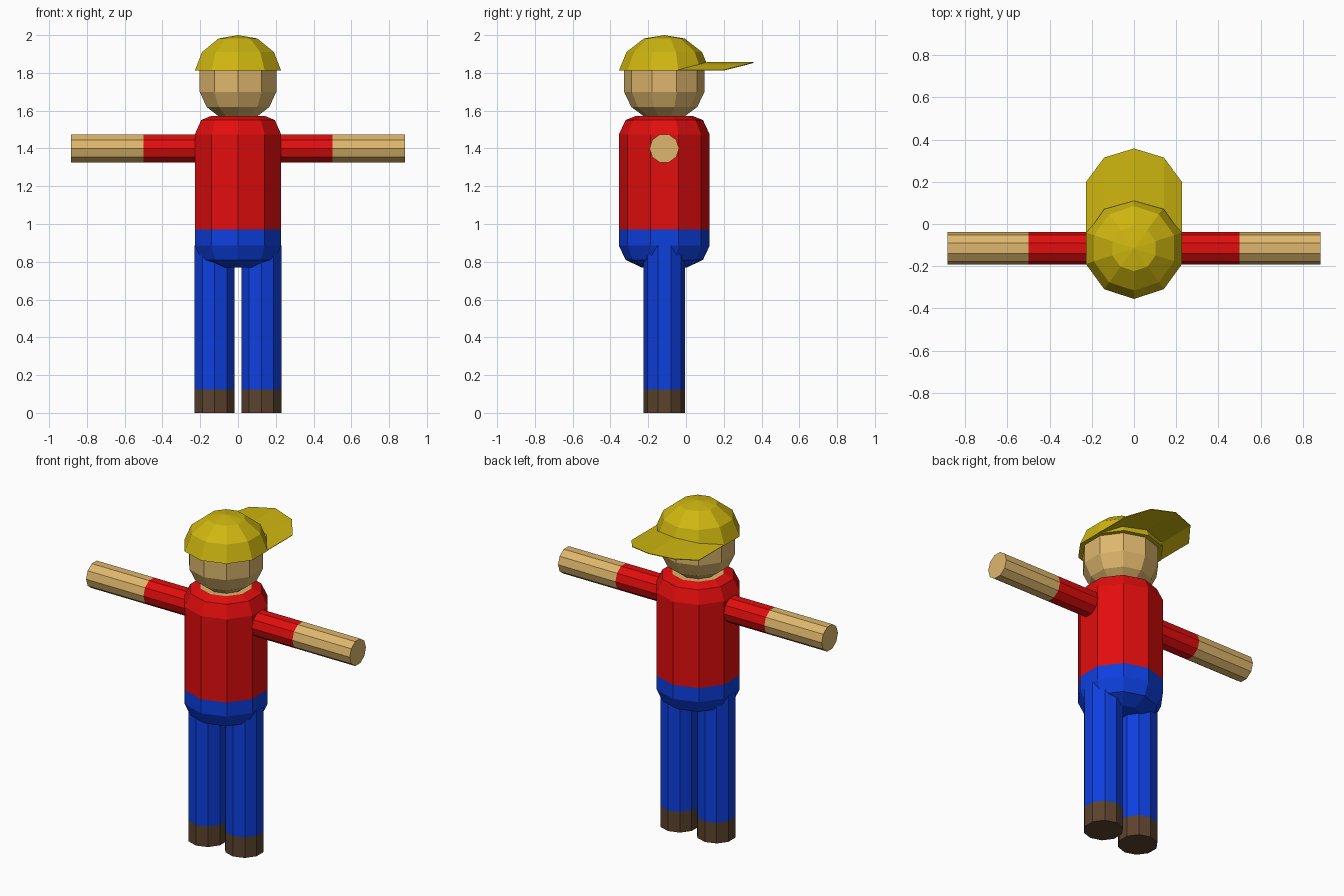
import bpy, bmesh, math
from mathutils import Matrix

if "Cube" in bpy.data.objects:
    bpy.data.objects.remove(bpy.data.objects["Cube"])

SIDES = 10
Y0 = -0.115  # depth of the body axis


def mat(name, r, g, b):
    m = bpy.data.materials.new(name)
    m.diffuse_color = (r, g, b, 1)
    m.use_nodes = True
    m.node_tree.nodes["Principled BSDF"].inputs["Base Color"].default_value = m.diffuse_color
    return m


RED = mat("red shirt", 0.76, 0.004, 0.004)
BLUE = mat("blue trousers", 0.004, 0.05, 0.74)
SKIN = mat("tan skin", 0.73, 0.47, 0.15)
YELLOW = mat("yellow cap", 0.62, 0.47, 0.005)
BROWN = mat("brown shoes", 0.105, 0.055, 0.026)


def finish(name, bm, mats):
    bmesh.ops.recalc_face_normals(bm, faces=bm.faces)
    me = bpy.data.meshes.new(name)
    bm.to_mesh(me)
    bm.free()
    for m in mats:
        me.materials.append(m)
    ob = bpy.data.objects.new(name, me)
    bpy.context.collection.objects.link(ob)
    return ob


def lathe(name, profile, bands, mats, matrix, caps=(0, 0)):
    """Ten-sided turned solid: profile of (radius, height), one material index per band."""
    bm = bmesh.new()
    rings = []
    for r, z in profile:
        if r == 0:
            rings.append([bm.verts.new((0, 0, z))] * SIDES)
            continue
        angles = [math.pi / 2 + 2 * math.pi * i / SIDES for i in range(SIDES)]
        rings.append([bm.verts.new((r * math.cos(a), r * math.sin(a), z)) for a in angles])
    for a, b, mi in zip(rings, rings[1:], bands):
        for i in range(SIDES):
            j = (i + 1) % SIDES
            corners = list(dict.fromkeys((a[i], a[j], b[j], b[i])))
            bm.faces.new(corners).material_index = mi
    for ring, mi, point in ((rings[0], caps[0], profile[0]), (rings[-1], caps[1], profile[-1])):
        if point[0] > 0:
            bm.faces.new(ring).material_index = mi
    bm.transform(matrix)
    return finish(name, bm, mats)


axis = Matrix.Translation((0, Y0, 0))

# Torso: trousers below the waist, shirt above, bare neck opening on top
lathe("torso",
      [(0.12, 0.77), (0.205, 0.81), (0.24, 0.885), (0.24, 0.97),
       (0.24, 1.475), (0.205, 1.55), (0.148, 1.573)],
      [0, 0, 0, 1, 1, 1], [BLUE, RED, SKIN], axis, caps=(0, 2))

# Head
lathe("head",
      [(0.11, 1.572), (0.175, 1.62), (0.213, 1.70), (0.213, 1.82), (0.17, 1.90)],
      [0] * 4, [SKIN], axis)

# Cap crown
lathe("cap_crown",
      [(0.24, 1.812), (0.20, 1.91), (0.108, 1.982), (0, 2.0)],
      [0] * 3, [YELLOW], axis)

# Arms and legs, mirrored left and right
for side, s in (("left", -1), ("right", 1)):
    lathe(side + "_arm", [(0.078, 0.1), (0.078, 0.5), (0.078, 0.885)],
          [0, 1], [RED, SKIN],
          Matrix.Translation((0, Y0, 1.40)) @ Matrix.Rotation(s * math.pi / 2, 4, 'Y'),
          caps=(0, 1))
    lathe(side + "_leg", [(0.111, 0), (0.111, 0.125), (0.111, 0.885)],
          [0, 1], [BROWN, BLUE],
          Matrix.Translation((s * 0.1235, Y0, 0)), caps=(0, 1))

# Cap brim: thin arched sheet pointing backwards, (x, inner y, outer y, z) per column
columns = [(-0.226, -0.05, 0.20, 1.814), (-0.141, 0.07, 0.315, 1.843),
           (0, 0.11, 0.358, 1.855),
           (0.141, 0.07, 0.315, 1.843), (0.226, -0.05, 0.20, 1.814)]
bm = bmesh.new()
pairs = [(bm.verts.new((x, yi, z)), bm.verts.new((x, yo, z))) for x, yi, yo, z in columns]
for p, q in zip(pairs, pairs[1:]):
    bm.faces.new((p[0], q[0], q[1], p[1]))
brim = finish("cap_brim", bm, [YELLOW])
solid = brim.modifiers.new("thickness", 'SOLIDIFY')
solid.thickness = 0.004
solid.offset = 0
